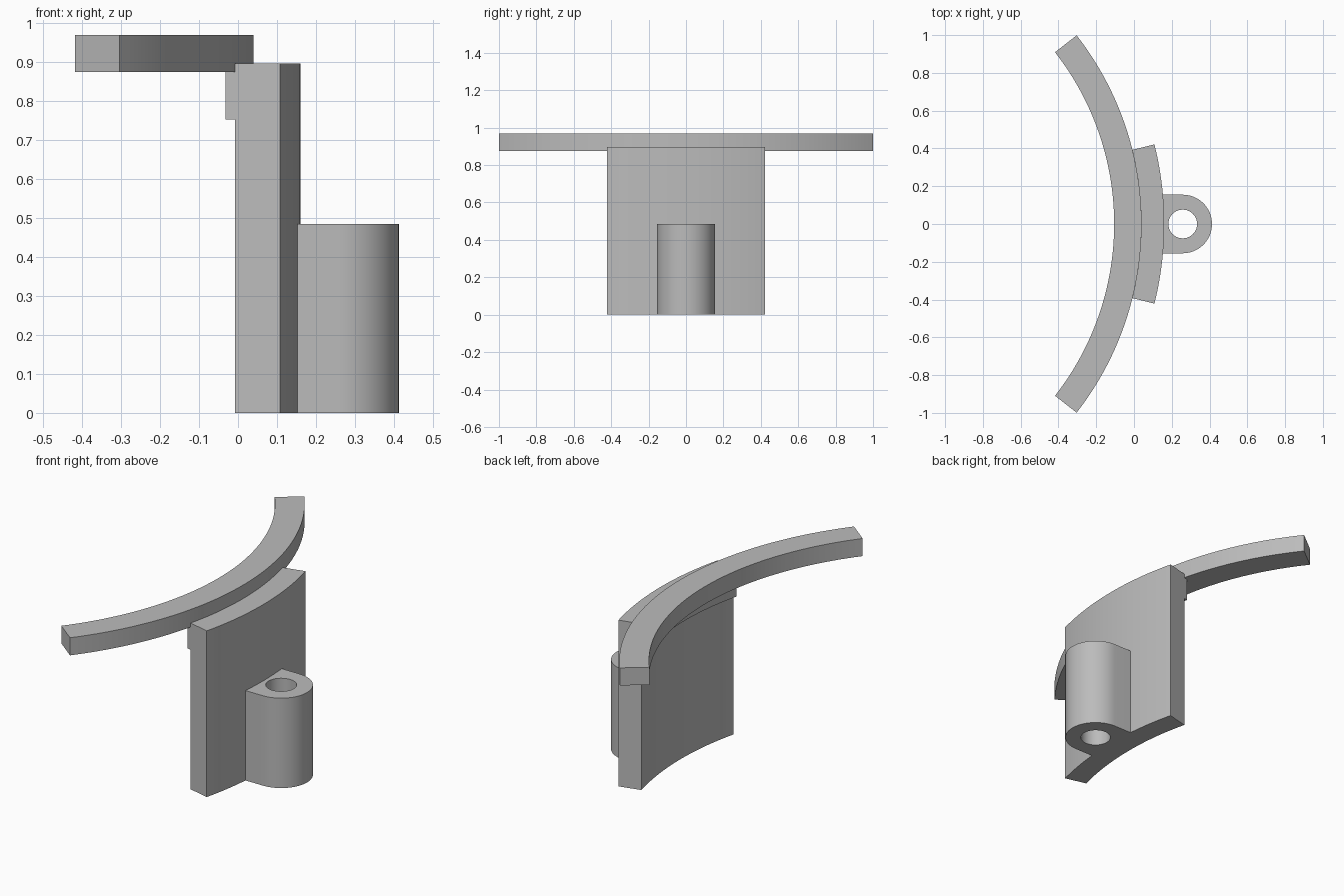
import bpy, bmesh
from math import sin, cos, asin, pi, radians

cube = bpy.data.objects.get("Cube")
if cube:
    bpy.data.objects.remove(cube, do_unlink=True)

grey = bpy.data.materials.new("plain grey")
grey.use_nodes = True
colour = (0.5, 0.5, 0.5, 1)
grey.diffuse_color = colour
grey.node_tree.nodes["Principled BSDF"].inputs["Base Color"].default_value = colour

AXIS_X = -1.582        # common centre of all the arcs
RAIL_IN, RAIL_OUT, PLATE_OUT = 1.477, 1.622, 1.742


def arc(cx, r, start, end, steps):
    """Points along an arc around (cx, 0)."""
    angles = [start + (end - start) * i / steps for i in range(steps + 1)]
    return [(cx + r * cos(a), r * sin(a)) for a in angles]


def prism(name, loops, z0, z1):
    """Extrude closed outlines upward; inner outlines become holes."""
    curve = bpy.data.curves.new(name + "_outline", 'CURVE')
    curve.dimensions = '2D'
    curve.fill_mode = 'BOTH'
    curve.extrude = (z1 - z0) / 2
    for loop in loops:
        spline = curve.splines.new('POLY')
        spline.points.add(len(loop) - 1)
        for point, (x, y) in zip(spline.points, loop):
            point.co = (x, y, 0, 1)
        spline.use_cyclic_u = True
    temp = bpy.data.objects.new(name + "_outline", curve)
    mesh = bpy.data.meshes.new_from_object(temp)
    bpy.data.objects.remove(temp)
    bpy.data.curves.remove(curve)

    bm = bmesh.new()
    bm.from_mesh(mesh)
    bmesh.ops.remove_doubles(bm, verts=bm.verts, dist=0.0001)
    bmesh.ops.translate(bm, verts=bm.verts, vec=(0, 0, (z0 + z1) / 2))
    bmesh.ops.recalc_face_normals(bm, faces=bm.faces)
    bm.to_mesh(mesh)
    bm.free()
    mesh.name = name
    mesh.materials.clear()
    mesh.materials.append(grey)
    obj = bpy.data.objects.new(name, mesh)
    bpy.context.collection.objects.link(obj)
    bpy.ops.object.select_all(action='DESELECT')
    obj.select_set(True)
    bpy.context.view_layer.objects.active = obj
    bpy.ops.object.shade_smooth_by_angle(angle=radians(30))
    return obj


def arc_band(name, r_in, r_out, half_angle, z0, z1, steps):
    """Curved bar between two radii."""
    a = radians(half_angle)
    outline = arc(AXIS_X, r_out, -a, a, steps) + arc(AXIS_X, r_in, a, -a, steps)
    return prism(name, [outline], z0, z1)


# Long curved rail, upright plate and the thin lip under the rail
arc_band("curved_rail", RAIL_IN, RAIL_OUT, 38, 0.875, 0.97, 48)
arc_band("upright_plate", RAIL_OUT, PLATE_OUT, 14, 0, 0.897, 24)
arc_band("support_lip", 1.598, RAIL_OUT, 14, 0.753, 0.875, 24)

# Rounded boss with a through hole, its back following the plate
boss_x, boss_r, hole_r = 0.258, 0.155, 0.076
a = asin(boss_r / PLATE_OUT)
outline = arc(boss_x, boss_r, -pi / 2, pi / 2, 32) + arc(AXIS_X, PLATE_OUT, a, -a, 8)
hole = arc(boss_x, hole_r, 0, 2 * pi, 40)[:-1]
prism("bolt_boss", [outline, hole], 0, 0.485)
